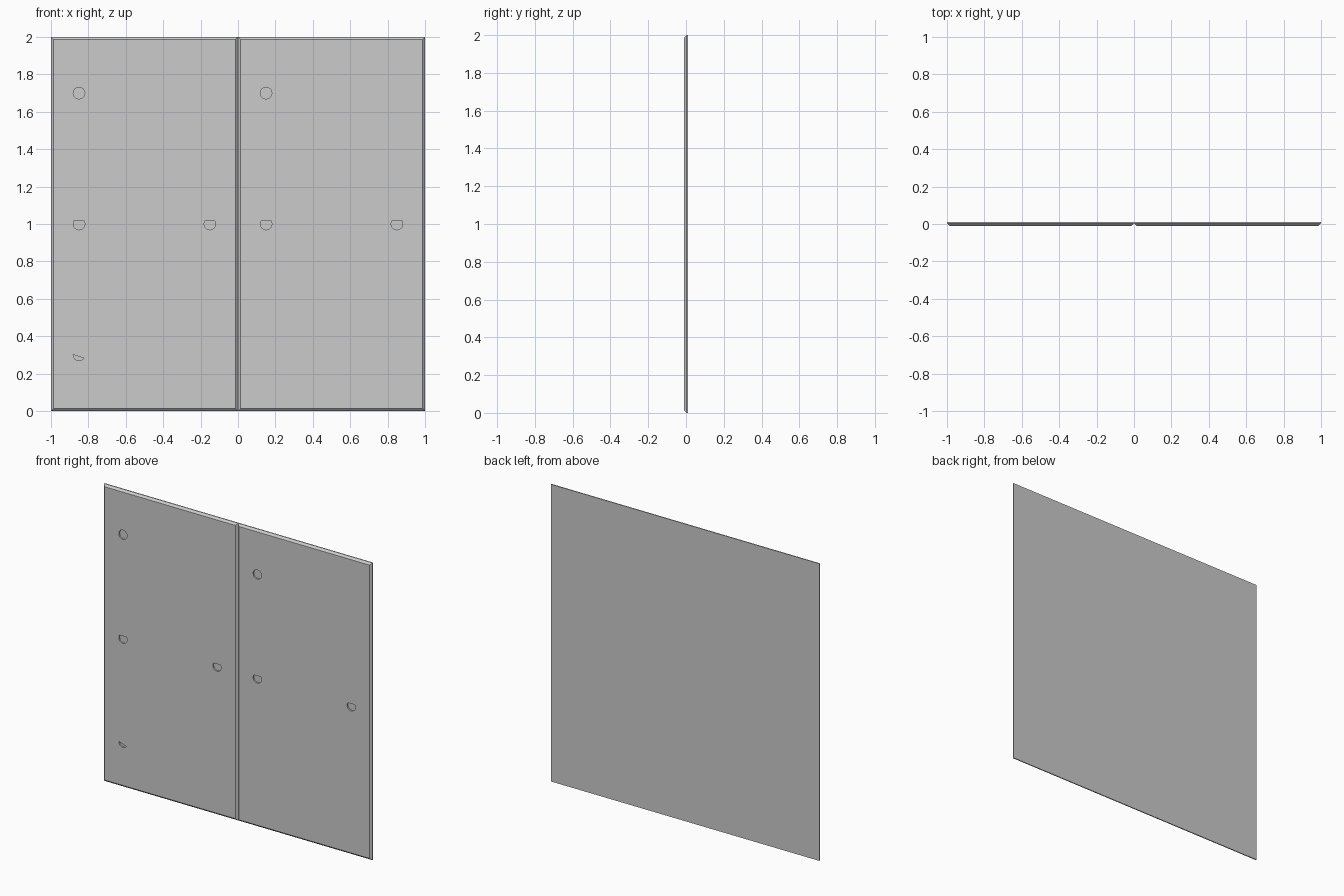
import bpy, bmesh, math

if "Cube" in bpy.data.objects:
    bpy.data.objects.remove(bpy.data.objects["Cube"])

HALF_T = 0.01     # half thickness of the panels
CHAMFER = 0.013   # front edge chamfer
R = 0.031         # tie hole radius
DEPTH = 0.01      # tie hole depth


def finish(name, bm):
    bmesh.ops.recalc_face_normals(bm, faces=bm.faces)
    me = bpy.data.meshes.new(name)
    bm.to_mesh(me)
    bm.free()
    ob = bpy.data.objects.new(name, me)
    bpy.context.collection.objects.link(ob)
    return ob


def stack(bm, loops):
    """Closed solid through a list of point loops."""
    rings = [[bm.verts.new(p) for p in loop] for loop in loops]
    bm.faces.new(rings[0])
    bm.faces.new(rings[-1])
    n = len(rings[0])
    for a, b in zip(rings, rings[1:]):
        for i in range(n):
            j = (i + 1) % n
            bm.faces.new((a[i], a[j], b[j], b[i]))


def rect(x0, x1, y, inset):
    a, b, c, d = x0 + inset, x1 - inset, inset, 2 - inset
    return [(a, y, c), (b, y, c), (b, y, d), (a, y, d)]


def panel(name, x0, x1):
    bm = bmesh.new()
    stack(bm, [rect(x0, x1, HALF_T, 0),
               rect(x0, x1, -HALF_T + CHAMFER, 0),
               rect(x0, x1, -HALF_T, CHAMFER)])
    return finish(name, bm)


def arc(start, end, n):
    """Points on the hole rim from start to end degrees."""
    angles = [math.radians(start + (end - start) * i / n) for i in range(n + 1)]
    return [(R * math.cos(t), R * math.sin(t)) for t in angles]


FULL = arc(0, 345, 23)            # open hole
PARTIAL = arc(145, 395, 18)       # hole with its top filled
SLIVER = arc(177, 325, 10)        # hole nearly filled


def cut_holes(ob, holes):
    bm = bmesh.new()
    for shape, cx, cz in holes:
        stack(bm, [[(cx + x, y, cz + z) for x, z in shape]
                   for y in (-0.05, -HALF_T + DEPTH)])
    cutter = finish("hole_cutter", bm)
    cutter.hide_render = True
    mod = ob.modifiers.new("tie_holes", 'BOOLEAN')
    mod.operation = 'DIFFERENCE'
    mod.solver = 'EXACT'
    mod.object = cutter
    bpy.context.view_layer.objects.active = ob
    bpy.ops.object.modifier_apply(modifier=mod.name)
    bpy.data.objects.remove(cutter)


# Two concrete-like slabs side by side, chamfers forming the middle groove
left = panel("left_panel", -1, 0)
right = panel("right_panel", 0, 1)

# Recessed tie holes, some partly filled
cut_holes(left, [(FULL, -0.85, 1.7), (PARTIAL, -0.85, 1.0),
                 (PARTIAL, -0.15, 1.0), (SLIVER, -0.85, 0.3)])
cut_holes(right, [(FULL, 0.15, 1.7), (PARTIAL, 0.15, 1.0),
                  (PARTIAL, 0.85, 1.0)])
